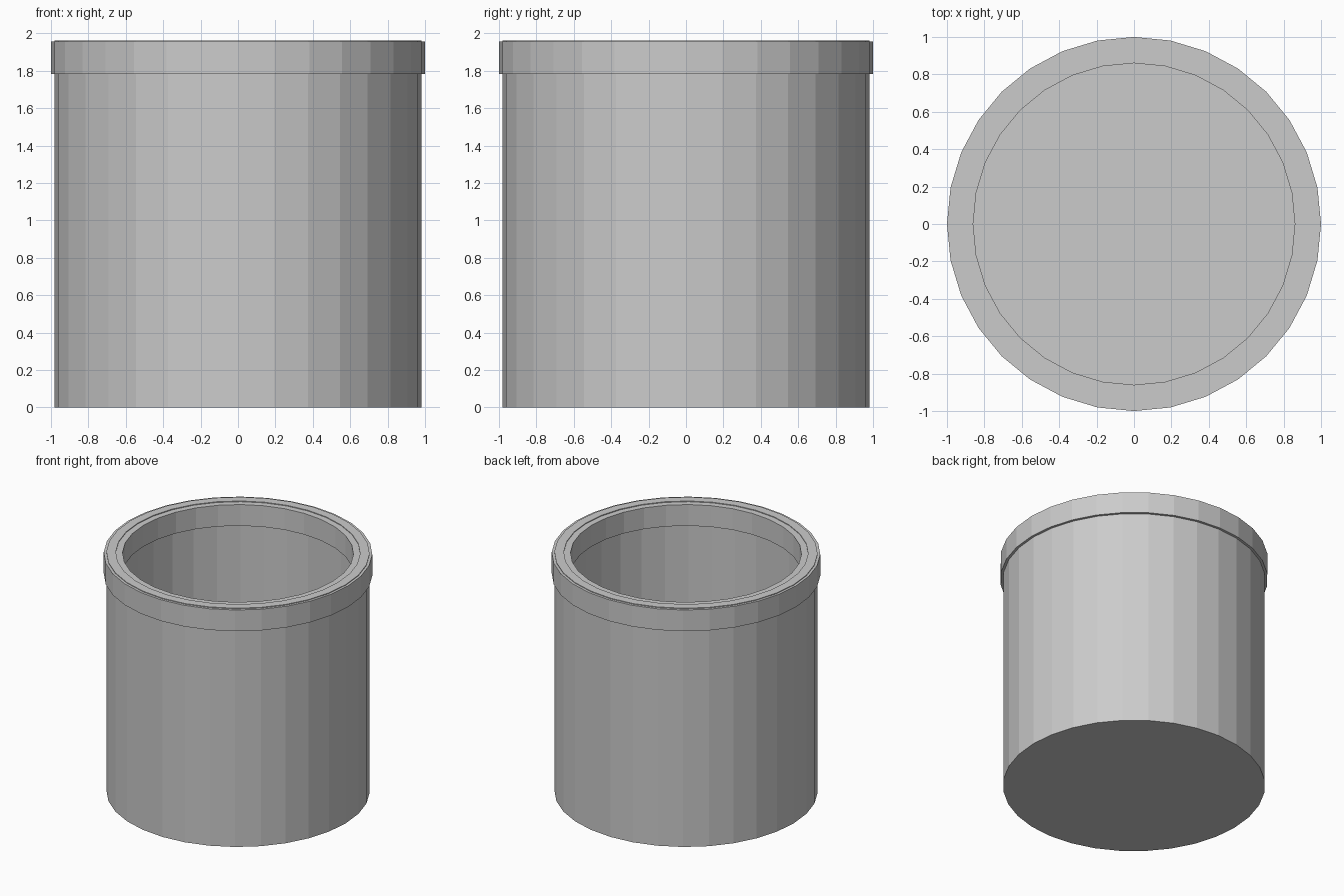
import bpy, bmesh
from math import cos, sin, tau

if "Cube" in bpy.data.objects:
    bpy.data.objects.remove(bpy.data.objects["Cube"])

SIDES = 32


def lathe(name, profile, closed=False):
    """Revolve an (r, z) profile around z; open ends are capped."""
    bm = bmesh.new()
    rings = [[bm.verts.new((r * cos(tau * i / SIDES), r * sin(tau * i / SIDES), z))
              for i in range(SIDES)] for r, z in profile]
    pairs = list(zip(rings, rings[1:]))
    if closed:
        pairs.append((rings[-1], rings[0]))
    else:
        bm.faces.new(rings[0])
        bm.faces.new(rings[-1])
    for a, b in pairs:
        for i in range(SIDES):
            j = (i + 1) % SIDES
            bm.faces.new((a[i], a[j], b[j], b[i]))
    bmesh.ops.recalc_face_normals(bm, faces=bm.faces)
    mesh = bpy.data.meshes.new(name)
    bm.to_mesh(mesh)
    bm.free()
    obj = bpy.data.objects.new(name, mesh)
    bpy.context.collection.objects.link(obj)
    return obj


# Hollow pot body: outer wall, lip, inner wall, floor
lathe("pot_body", [(0.98, 0), (0.98, 1.962), (0.91, 1.962), (0.91, 0.07)])

# Rim band overhanging the wall on both sides, just below the lip
lathe("rim_band", [(1.0, 1.782), (1.0, 1.956), (0.86, 1.956), (0.86, 1.782)], closed=True)
